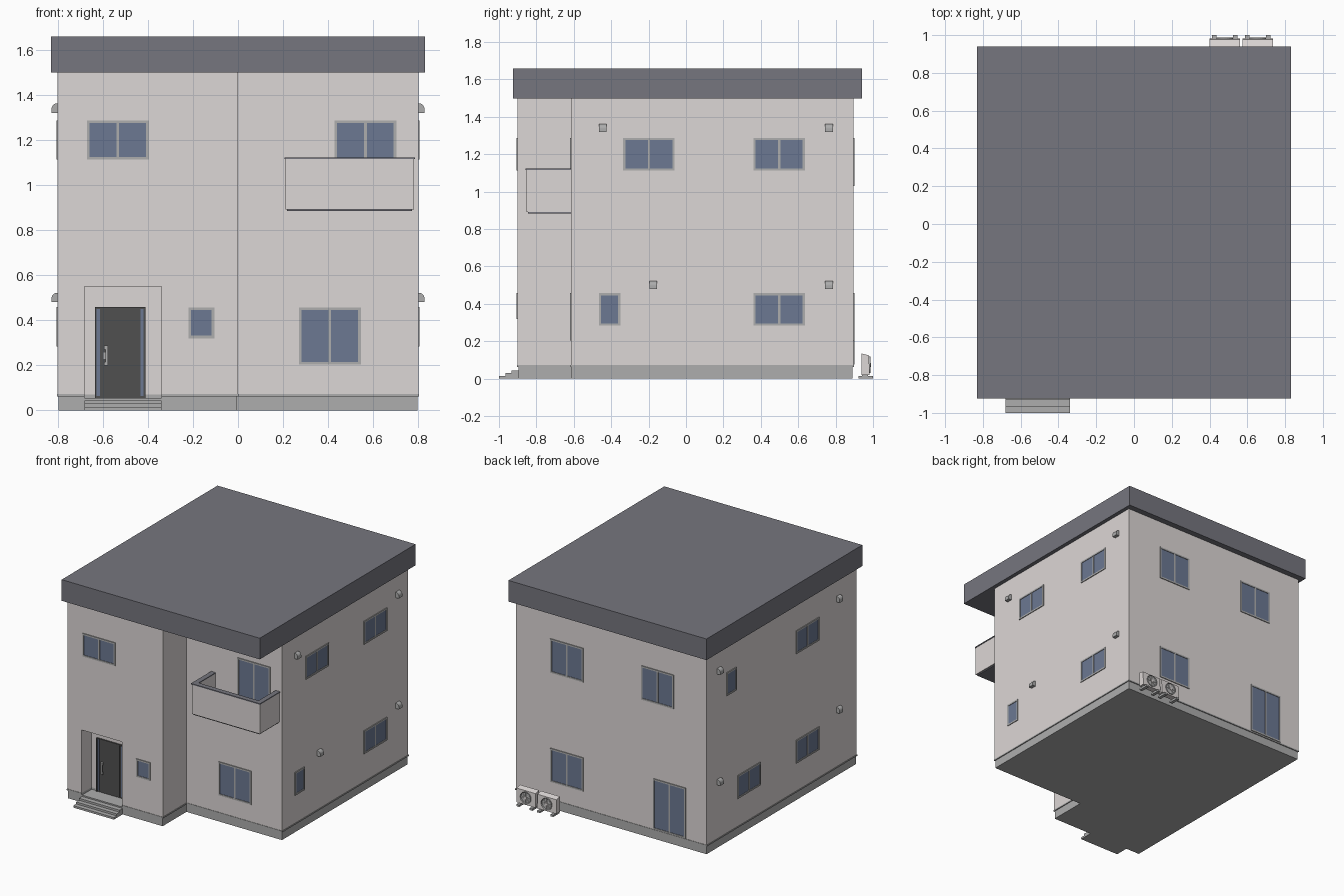
import bpy, bmesh, math
from mathutils import Matrix, Vector

if "Cube" in bpy.data.objects:
    bpy.data.objects.remove(bpy.data.objects["Cube"])


def material(name, r, g, b):
    m = bpy.data.materials.new(name)
    m.diffuse_color = (r, g, b, 1)
    m.use_nodes = True
    m.node_tree.nodes["Principled BSDF"].inputs["Base Color"].default_value = m.diffuse_color
    return m


WALL = material("wall_plaster", 0.72, 0.68, 0.67)
TRIM = material("trim_grey", 0.42, 0.42, 0.42)
GLASS = material("glass_blue", 0.15, 0.19, 0.29)
ROOF = material("roof_slate", 0.18, 0.18, 0.21)
DARK = material("door_dark", 0.08, 0.08, 0.08)


def finish(name, bm, mats, matrix=Matrix()):
    bmesh.ops.recalc_face_normals(bm, faces=bm.faces)
    me = bpy.data.meshes.new(name)
    bm.to_mesh(me)
    bm.free()
    for m in mats:
        me.materials.append(m)
    ob = bpy.data.objects.new(name, me)
    bpy.context.collection.objects.link(ob)
    ob.matrix_world = matrix
    return ob


def boxes(name, items, mats, matrix=Matrix()):
    """items: (x0, x1, y0, y1, z0, z1, material slot)"""
    bm = bmesh.new()
    for x0, x1, y0, y1, z0, z1, slot in items:
        mid = Vector((x0 + x1, y0 + y1, z0 + z1)) / 2
        size = Matrix.Diagonal((x1 - x0, y1 - y0, z1 - z0, 1))
        r = bmesh.ops.create_cube(bm, size=1, matrix=Matrix.Translation(mid) @ size)
        for f in {f for v in r["verts"] for f in v.link_faces}:
            f.material_index = slot
    return finish(name, bm, mats, matrix)


def extrude(name, pts, vec, mat, matrix=Matrix()):
    bm = bmesh.new()
    f = bm.faces.new([bm.verts.new(p) for p in pts])
    r = bmesh.ops.extrude_face_region(bm, geom=[f])
    bmesh.ops.translate(bm, vec=vec, verts=[g for g in r["geom"] if isinstance(g, bmesh.types.BMVert)])
    bm.faces.ensure_lookup_table()
    return finish(name, bm, [mat], matrix)


def footprint(inset, z):
    i = inset
    pts = [(-.8 + i, -.9 + i), (-i, -.9 + i), (-i, -.615 + i), (.8 - i, -.615 + i), (.8 - i, .895 - i), (-.8 + i, .895 - i)]
    return [(x, y, z) for x, y in pts]


def on_wall(x, y, z, turn):
    # local -y points out of the wall
    return Matrix.Translation((x, y, z)) @ Matrix.Rotation(math.radians(turn), 4, 'Z')


# House body, base and drip edge, with the porch cut out of each
shell = [extrude("house_walls", footprint(0, .07), (0, 0, 1.45), WALL),
         extrude("foundation", footprint(.004, 0), (0, 0, .07), TRIM),
         extrude("drip_edge", footprint(-.003, .062), (0, 0, .010), TRIM)]
cutter = boxes("porch_cutter", [(-.68, -.34, -1, -.78, .055, .55, 0)], [WALL])
cutter.hide_render = True
for ob in shell:
    mod = ob.modifiers.new("porch", 'BOOLEAN')
    mod.operation = 'DIFFERENCE'
    mod.solver = 'EXACT'
    mod.object = cutter
    bpy.context.view_layer.objects.active = ob
    bpy.ops.object.modifier_apply(modifier="porch")
bpy.data.objects.remove(cutter)

# Flat roof slab
boxes("roof", [(-.83, .83, -.925, .94, 1.498, 1.658, 0)], [ROOF])

# Porch steps
boxes("porch_steps", [(-.68, -.34, -1 + .034 * i, -.89, 0, .015 * (i + 1), 0) for i in range(3)], [TRIM])

# Entrance door: frame, leaf, side lights and handle
boxes("front_door", [
    (-.635, -.410, -.784, -.776, .055, .46, 0),
    (-.635, -.629, -.790, -.780, .055, .46, 0),
    (-.416, -.410, -.790, -.780, .055, .46, 0),
    (-.635, -.410, -.790, -.780, .454, .46, 0),
    (-.605, -.440, -.788, -.780, .058, .454, 0),
    (-.627, -.613, -.786, -.780, .065, .45, 1),
    (-.432, -.418, -.786, -.780, .065, .45, 1)], [DARK, GLASS])
boxes("door_handle", [
    (-.588, -.576, -.804, -.798, .20, .288, 0),
    (-.594, -.576, -.800, -.786, .27, .288, 0),
    (-.594, -.576, -.800, -.786, .20, .216, 0),
    (-.597, -.585, -.791, -.786, .228, .258, 0)], [TRIM])


# Windows: outer frame, sill, sashes and glass
def window(name, x, y, turn, w, z0, z1, panes=2):
    a, h, t = w / 2, z1 - z0, .012
    parts = [(-a, -a + t, -.006, .01, 0, h, 0), (a - t, a, -.006, .01, 0, h, 0),
             (-a + t, a - t, -.006, .01, h - t, h, 0), (-a + t, a - t, -.006, .01, 0, t, 0),
             (-a + t, a - t, -.002, .01, t, h - t, 1)]
    if panes == 2:
        parts.append((-.006, .006, -.005, .01, t, h - t, 0))
    boxes(name, parts, [TRIM, GLASS], on_wall(x, y, z0, turn))


W, S = .275, .115
window("front_upper_window", -.533, -.9, 0, W, 1.112, 1.287)
window("front_small_window", -.162, -.9, 0, S, .32, .457, 1)
window("front_lower_window", .407, -.615, 0, W, .203, .457)
window("balcony_door", .565, -.615, 0, W, .91, 1.287)
window("right_upper_window_a", .8, -.198, 90, W, 1.112, 1.287)
window("right_upper_window_b", .8, .498, 90, W, 1.112, 1.287)
window("right_small_window", .8, -.408, 90, S, .283, .458, 1)
window("right_lower_window", .8, .498, 90, W, .283, .458)
window("back_upper_window_a", .37, .895, 180, W, 1.03, 1.287)
window("back_upper_window_b", -.39, .895, 180, W, 1.03, 1.287)
window("back_lower_window", .37, .895, 180, W, .203, .458)
window("back_door", -.49, .895, 180, W, .075, .458)
window("left_small_window", -.8, .60, -90, S, 1.112, 1.287, 1)
window("left_upper_window", -.8, -.31, -90, W, 1.112, 1.287)
window("left_lower_window_a", -.8, .39, -90, W, .283, .458)
window("left_lower_window_b", -.8, -.31, -90, W, .283, .458)

# Vent hoods: rounded top, flat bottom
hood = [(-.021, .005, -.02), (-.021, -.027, -.02)]
hood += [(-.021, -.002 - .025 * math.cos(a), -.003 + .025 * math.sin(a))
         for a in (math.pi / 2 * k / 6 for k in range(7))]
hood += [(-.021, .005, .022)]
for side, turn, spots in ((.8, 90, ((-.445, 1.34), (.765, 1.34), (-.175, .5), (.765, .5))),
                          (-.8, -90, ((-.68, 1.34), (.75, 1.34), (-.68, .5), (.75, .5)))):
    for y, z in spots:
        extrude("vent_hood", hood, (.042, 0, 0), TRIM, on_wall(side, y, z, turn))


# Balcony: U-shaped parapet, coping and floor
def u_shape(x0, x1, y0, t, z):
    b = -.61
    return [(x0, b, z), (x0, y0, z), (x1, y0, z), (x1, b, z),
            (x1 - t, b, z), (x1 - t, y0 + t, z), (x0 + t, y0 + t, z), (x0 + t, b, z)]


extrude("balcony_parapet", u_shape(.21, .78, -.853, .03, .892), (0, 0, .224), WALL)
extrude("balcony_coping", u_shape(.206, .784, -.857, .038, 1.115), (0, 0, .008), ROOF)
boxes("balcony_floor", [(.218, .772, -.845, -.61, .884, .902, 0)], [ROOF])

# Outdoor air units: sloped cabinet, feet, fan ring, blades and grille
for cx in (.48, .655):
    extrude("air_unit_cabinet", [(cx - .08, .937, .02), (cx - .08, .982, .02),
                                 (cx - .08, .978, .125), (cx - .08, .937, .135)], (.16, 0, 0), WALL)
    boxes("air_unit_feet", [(cx + s - .012, cx + s + .012, .922, 1, 0, z, 0)
                            for s in (-.055, .055) for z in (.014,)]
          + [(cx + s - .008, cx + s + .008, .942, .972, .012, .022, 0) for s in (-.055, .055)], [TRIM])
    bm = bmesh.new()
    bmesh.ops.create_cone(bm, cap_ends=True, segments=24, radius1=.044, radius2=.044, depth=.012)
    front = max(bm.faces, key=lambda f: f.calc_center_median().z)
    bmesh.ops.inset_region(bm, faces=[front], thickness=.005)
    bmesh.ops.translate(bm, vec=(0, 0, -.005), verts=front.verts)
    finish("air_unit_fan_ring", bm, [TRIM],
           Matrix.Translation((cx, .981, .074)) @ Matrix.Rotation(-math.pi / 2, 4, 'X'))
    bm = bmesh.new()
    bmesh.ops.create_cone(bm, cap_ends=True, segments=12, radius1=.011, radius2=.011, depth=.008)
    for k in range(4):
        bmesh.ops.create_cube(bm, size=1, matrix=Matrix.Rotation(k * math.pi / 4, 4, 'Z')
                              @ Matrix.Diagonal((.08, .003, .004, 1)))
    finish("air_unit_grille", bm, [WALL],
           Matrix.Translation((cx, .984, .074)) @ Matrix.Rotation(-math.pi / 2, 4, 'X'))
